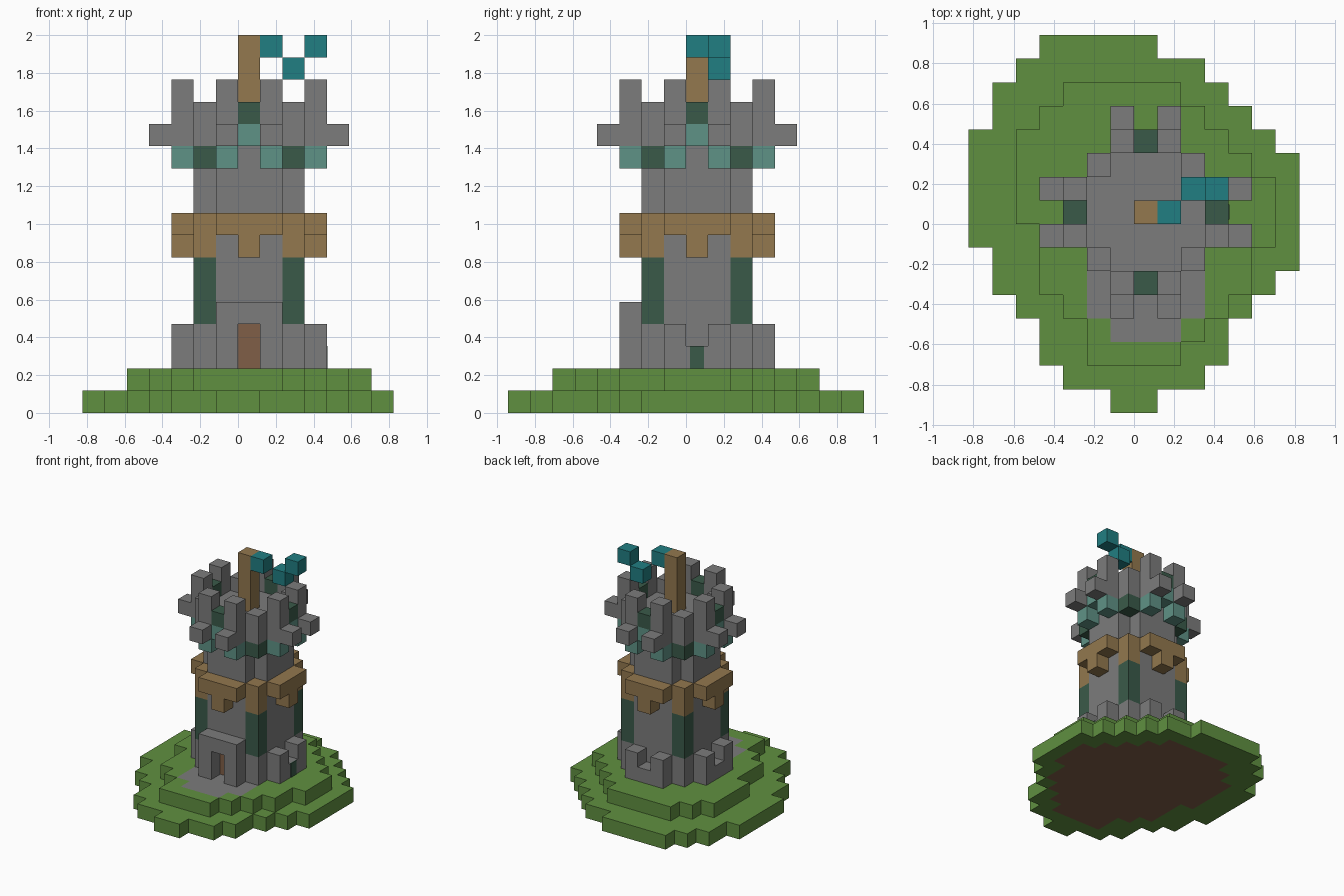
import bpy

if "Cube" in bpy.data.objects:
    bpy.data.objects.remove(bpy.data.objects["Cube"])

V = 2 / 17          # edge length of one cell
cells = {}          # (i, j, k) -> part name
parts = {}          # part name -> material


def material(name, *rgb):
    lin = [((c / 255 + 0.055) / 1.055) ** 2.4 for c in rgb] + [1]
    m = bpy.data.materials.new(name)
    m.use_nodes = True
    m.diffuse_color = lin
    bsdf = m.node_tree.nodes["Principled BSDF"]
    bsdf.inputs["Base Color"].default_value = lin
    bsdf.inputs["Roughness"].default_value = 0.9
    return m


grass = material("grass green", 96, 144, 64)
stone = material("stone grey", 124, 124, 124)
wood = material("timber tan", 147, 120, 78)
brown = material("earth brown", 128, 94, 71)
teal = material("pale teal", 95, 146, 134)
moss = material("dark moss", 58, 90, 73)
cloth = material("flag teal", 33, 126, 130)


def fill(part, mat, xs, ys, zs):
    """Claim a block of cells for a part; later parts replace earlier ones."""
    parts[part] = mat
    for i in xs:
        for j in ys:
            for k in zs:
                cells[i, j, k] = part


def span(a, b):
    return range(a, b + 1)


def around(part, mat, a, r, zs):
    """Cells at sideways offset +-a and distance r on all four sides."""
    for s in (a, -a):
        for d in (r, -r):
            fill(part, mat, [s], [d], zs)
            fill(part, mat, [d], [s], zs)


# Ground: two stepped layers, listed as row ends from front to back
lower = [(-1, 0), (-3, 2), (-4, 3), (-4, 3), (-5, 4), (-6, 5), (-6, 6), (-7, 6),
         (-7, 6), (-7, 6), (-7, 6), (-7, 5), (-6, 4), (-6, 3), (-5, 2), (-4, 0)]
upper = [(-2, 1), (-2, 2), (-3, 3), (-4, 4), (-4, 4), (-4, 5),
         (-5, 5), (-5, 5), (-5, 4), (-5, 3), (-4, 2), (-3, 1)]
for j, (a, b) in enumerate(lower, -8):
    fill("lower_grass", grass, span(a, b), [j], [0])
for j, (a, b) in enumerate(upper, -6):
    fill("soil", brown, span(a, b), [j], [0])
    fill("upper_grass", grass, span(a, b), [j], [1])

# Stone path in front of the door
fill("path", stone, span(-2, 2), span(-4, -3), [1])
fill("path", stone, span(-1, 1), [-5], [1])

# Tower body with its corner posts
fill("tower_body", stone, span(-2, 2), span(-2, 2), span(2, 12))
around("corner_posts", moss, 2, 2, span(4, 6))
around("upper_corner_posts", moss, 2, 2, [11])
around("corner_merlons", stone, 2, 2, [12, 13])
for i in (-2, 2):
    for j in (-2, 2):
        for k in (9, 10):
            del cells[i, j, k]

# Buttresses at the foot, and the taller porch in front
around("buttresses", stone, 0, 3, [2])
around("buttresses", stone, 1, 3, [2, 3])
fill("porch", stone, span(-1, 1), [-3], span(2, 4))
for k in (2, 3):
    del cells[0, -3, k]
fill("door", brown, [0], [-2], [2, 3])

# Timber gallery
around("gallery", wood, 1, 3, [8])
around("gallery", wood, 0, 3, [7, 8])
around("gallery_corners", wood, 2, 2, [7, 8])

# Battlements on brackets
around("brackets", teal, 1, 3, [11])
around("battlements", stone, 1, 3, span(12, 14))
around("outer_stones", stone, 1, 4, [12])
around("crenel_bases", teal, 0, 3, [12])
around("crenel_tops", moss, 0, 3, [13])

# Flagpole and waving flag
fill("flagpole", wood, [0], [0], span(13, 16))
fill("flag", cloth, [1], [0], [16])
fill("flag", cloth, [2], [1], [15])
fill("flag", cloth, [3], [1], [16])


def build(part, mat):
    """Make a mesh from the exposed cell sides of one part."""
    verts, faces = {}, []
    for c in [c for c, p in cells.items() if p == part]:
        for axis in range(3):
            u, w = (axis + 1) % 3, (axis + 2) % 3
            for side in (0, 1):
                n = list(c)
                n[axis] += 2 * side - 1
                if tuple(n) in cells:
                    continue
                loop = []
                for du, dw in ((0, 0), (1, 0), (1, 1), (0, 1)):
                    p = list(c)
                    p[axis] += side
                    p[u] += du
                    p[w] += dw
                    loop.append(verts.setdefault(tuple(p), len(verts)))
                faces.append(loop if side else loop[::-1])
    mesh = bpy.data.meshes.new(part)
    mesh.from_pydata([[q * V for q in p] for p in verts], [], faces)
    mesh.materials.append(mat)
    bpy.context.collection.objects.link(bpy.data.objects.new(part, mesh))


for part, mat in parts.items():
    build(part, mat)

# Small dark opening on the side buttress
bpy.ops.mesh.primitive_cube_add(size=1, location=(4 * V, V / 2, 2.5 * V))
slit = bpy.context.object
slit.name = "side_opening"
slit.scale = (0.008, 0.075, V)
slit.data.materials.append(moss)
